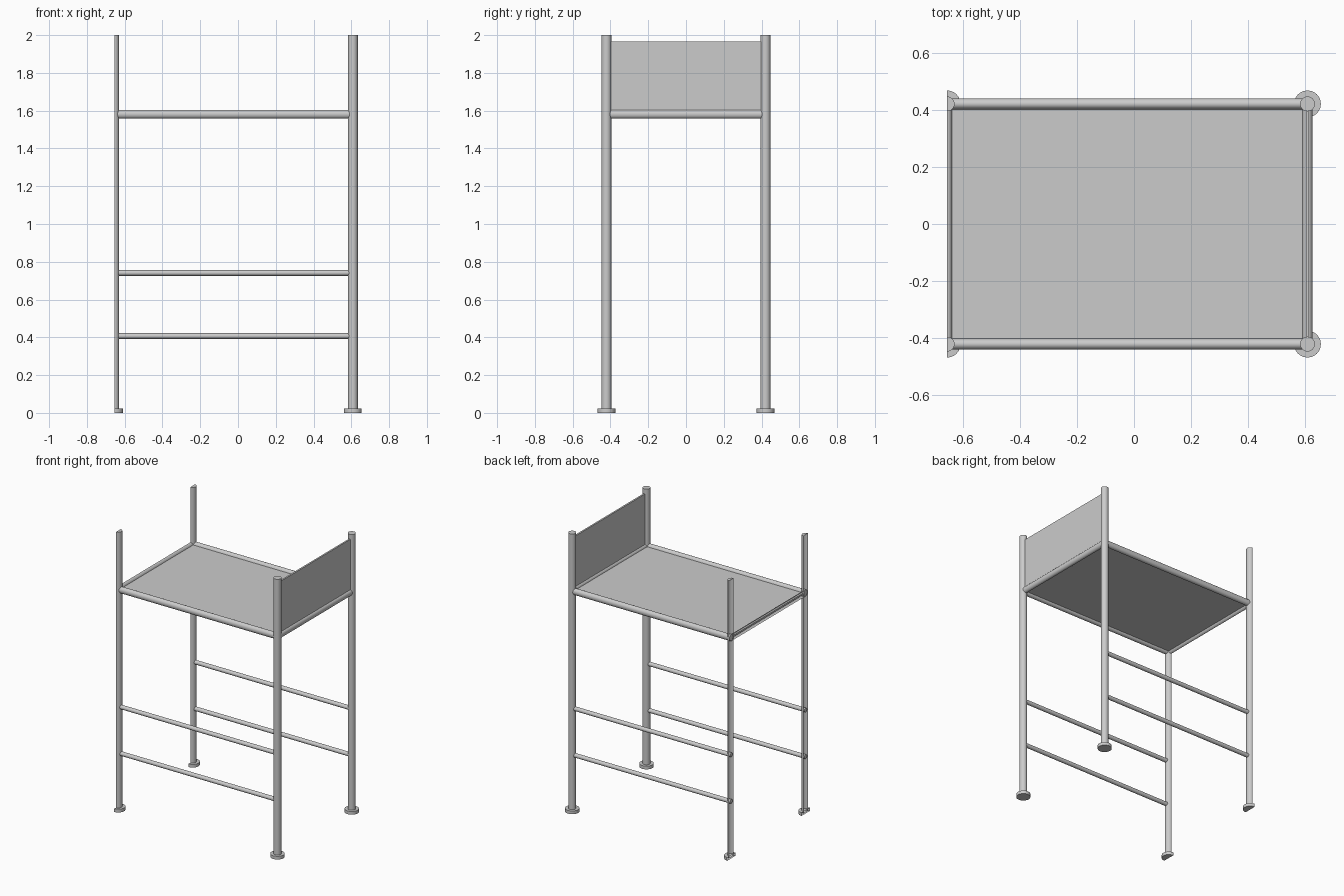
import bpy, bmesh, math
from mathutils import Vector, Matrix

if "Cube" in bpy.data.objects:
    bpy.data.objects.remove(bpy.data.objects["Cube"])

CUT, POST_X, POST_Y = -0.655, 0.608, 0.421
RAIL_Z = 1.581


def finish(name, bm):
    me = bpy.data.meshes.new(name)
    bm.to_mesh(me)
    bm.free()
    ob = bpy.data.objects.new(name, me)
    bpy.context.collection.objects.link(ob)
    me.shade_smooth()
    bpy.context.view_layer.objects.active = ob
    ob.select_set(True)
    bpy.ops.object.shade_smooth_by_angle(angle=math.radians(35))
    ob.select_set(False)


def tube(name, a, b, r, squash=1.0, segs=24):
    """Round bar from a to b; squash narrows it sideways; trimmed at the cut plane."""
    a, b = Vector(a), Vector(b)
    d = b - a
    bm = bmesh.new()
    bmesh.ops.create_cone(bm, cap_ends=True, segments=segs, radius1=r, radius2=r, depth=d.length)
    bm.transform(Matrix.Translation((a + b) / 2) @ d.to_track_quat('Z', 'Y').to_matrix().to_4x4())
    if squash != 1.0:
        axis = Vector((0, 1, 0)) if abs(d.x) > abs(d.y) else Vector((1, 0, 0))
        mid = (a + b) / 2
        bm.transform(Matrix.Translation(mid) @ Matrix.Scale(squash, 4, axis) @ Matrix.Translation(-mid))
    bmesh.ops.bisect_plane(bm, geom=bm.verts[:] + bm.edges[:] + bm.faces[:],
                           plane_co=(CUT, 0, 0), plane_no=(-1, 0, 0), clear_outer=True)
    finish(name, bm)


def box(name, lo, hi):
    bm = bmesh.new()
    bmesh.ops.create_cube(bm, size=1)
    lo, hi = Vector(lo), Vector(hi)
    bm.transform(Matrix.Translation((lo + hi) / 2) @ Matrix.Diagonal((hi - lo).to_4d()))
    finish(name, bm)


# Posts and feet: whole on the right, open halves on the left
for xn, x in (("left", CUT), ("right", POST_X)):
    for yn, s in (("front", -1), ("back", 1)):
        y = s * POST_Y
        tube(f"{yn}_{xn}_post", (x, y, 0.01), (x, y, 2), 0.026)
        tube(f"{yn}_{xn}_foot", (x, y, 0), (x, y, 0.023), 0.047)
    # End rails under the deck edges
    tube(f"{xn}_end_rail", (x, -POST_Y, RAIL_Z), (x, POST_Y, RAIL_Z), 0.023, 0.8)

# Long rails and the two lower rungs on each side
for yn, s in (("front", -1), ("back", 1)):
    y = s * POST_Y
    tube(f"{yn}_deck_rail", (CUT + 0.001, y, RAIL_Z), (POST_X, y, RAIL_Z), 0.023, 0.85)
    for rn, z in (("lower", 0.407), ("upper", 0.741)):
        tube(f"{yn}_{rn}_rung", (CUT + 0.001, y, z), (POST_X, y, z), 0.015, segs=16)

# Deck and end panel
box("deck", (CUT + 0.005, -POST_Y, 1.575), (POST_X, POST_Y, 1.587))
box("end_panel", (POST_X - 0.006, -0.4, RAIL_Z), (POST_X + 0.006, 0.4, 1.965))
